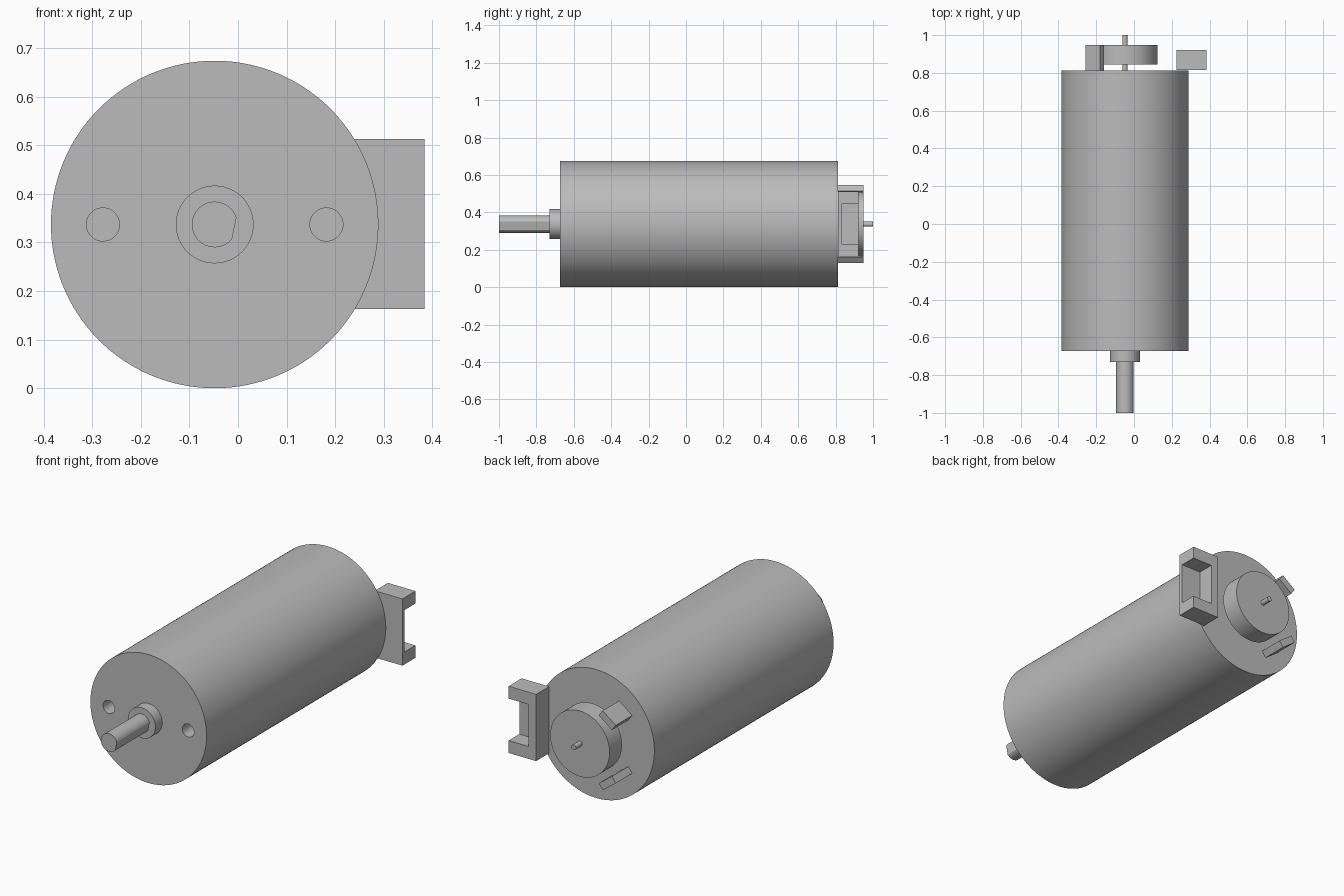
import bpy, bmesh, math
from mathutils import Matrix, Vector

cube = bpy.data.objects.get("Cube")
if cube:
    bpy.data.objects.remove(cube, do_unlink=True)

AX, AZ = -0.048, 0.337  # motor axis

grey = bpy.data.materials.new("plain_grey")
grey.use_nodes = True
color = (0.5, 0.5, 0.5, 1)
grey.diffuse_color = color
grey.node_tree.nodes["Principled BSDF"].inputs["Base Color"].default_value = color


def finish(name, bm):
    bmesh.ops.recalc_face_normals(bm, faces=bm.faces)
    mesh = bpy.data.meshes.new(name)
    bm.to_mesh(mesh)
    bm.free()
    mesh.materials.append(grey)
    obj = bpy.data.objects.new(name, mesh)
    bpy.context.collection.objects.link(obj)
    return obj


def select(obj):
    bpy.ops.object.select_all(action='DESELECT')
    obj.select_set(True)
    bpy.context.view_layer.objects.active = obj


def smooth(obj):
    select(obj)
    bpy.ops.object.shade_smooth_by_angle(angle=math.radians(30))


def cylinder(name, r, y0, y1, x=AX, z=AZ, sides=64, flat=None):
    """Cylinder along y; flat = (direction, distance) trims one side."""
    bm = bmesh.new()
    place = Matrix.Translation((x, (y0 + y1) / 2, z)) @ Matrix.Rotation(math.pi / 2, 4, 'X')
    bmesh.ops.create_cone(bm, cap_ends=True, segments=sides, radius1=r, radius2=r,
                          depth=y1 - y0, matrix=place)
    if flat:
        normal = Vector(flat[0]).normalized()
        cut = bmesh.ops.bisect_plane(bm, geom=bm.verts[:] + bm.edges[:] + bm.faces[:],
                                     plane_co=Vector((x, 0, z)) + normal * flat[1],
                                     plane_no=normal, clear_outer=True)
        edges = [e for e in cut["geom_cut"] if isinstance(e, bmesh.types.BMEdge)]
        bmesh.ops.holes_fill(bm, edges=[e for e in bm.edges if e.is_boundary] or edges)
    return finish(name, bm)


def box(name, center, size, tilt=0):
    bm = bmesh.new()
    place = (Matrix.Translation(center) @ Matrix.Rotation(tilt, 4, 'Y')
             @ Matrix.Diagonal((*size, 1)))
    bmesh.ops.create_cube(bm, size=1, matrix=place)
    return finish(name, bm)


def carve(obj, cutter):
    mod = obj.modifiers.new("carve", 'BOOLEAN')
    mod.operation, mod.solver, mod.object = 'DIFFERENCE', 'EXACT', cutter
    select(obj)
    bpy.ops.object.modifier_apply(modifier=mod.name)
    bpy.data.objects.remove(cutter, do_unlink=True)


# Motor can with two blind mounting holes in the front
body = cylinder("motor_body", 0.337, -0.673, 0.812, sides=128)
for side in (-1, 1):
    carve(body, cylinder("hole_cutter", 0.034, -0.75, -0.56, x=AX + side * 0.23, sides=48))
smooth(body)

# Front bearing collar and D-shaped drive shaft
smooth(cylinder("front_collar", 0.08, -0.73, -0.67))
smooth(cylinder("drive_shaft", 0.047, -1, -0.72, flat=((0.98, 0, -0.2), 0.041)))

# Rear shaft carrying the encoder disc
smooth(cylinder("rear_shaft", 0.0135, 0.8, 1, sides=32))
smooth(cylinder("encoder_disc", 0.172, 0.845, 0.948, sides=96))

# Sensor tabs above and below the disc, mirrored about the axis
for name, side in (("upper_sensor", 1), ("lower_sensor", -1)):
    box(name, (-0.207, 0.879, AZ + side * 0.165), (0.095, 0.138, 0.038),
        tilt=-side * math.radians(36.5))

# Side connector: block with a pocket open to the side and the rear
connector = box("connector", (0.304, 0.868, 0.338), (0.16, 0.108, 0.35))
carve(connector, box("pocket_cutter", (0.368, 0.933, 0.338), (0.2, 0.2, 0.22)))
